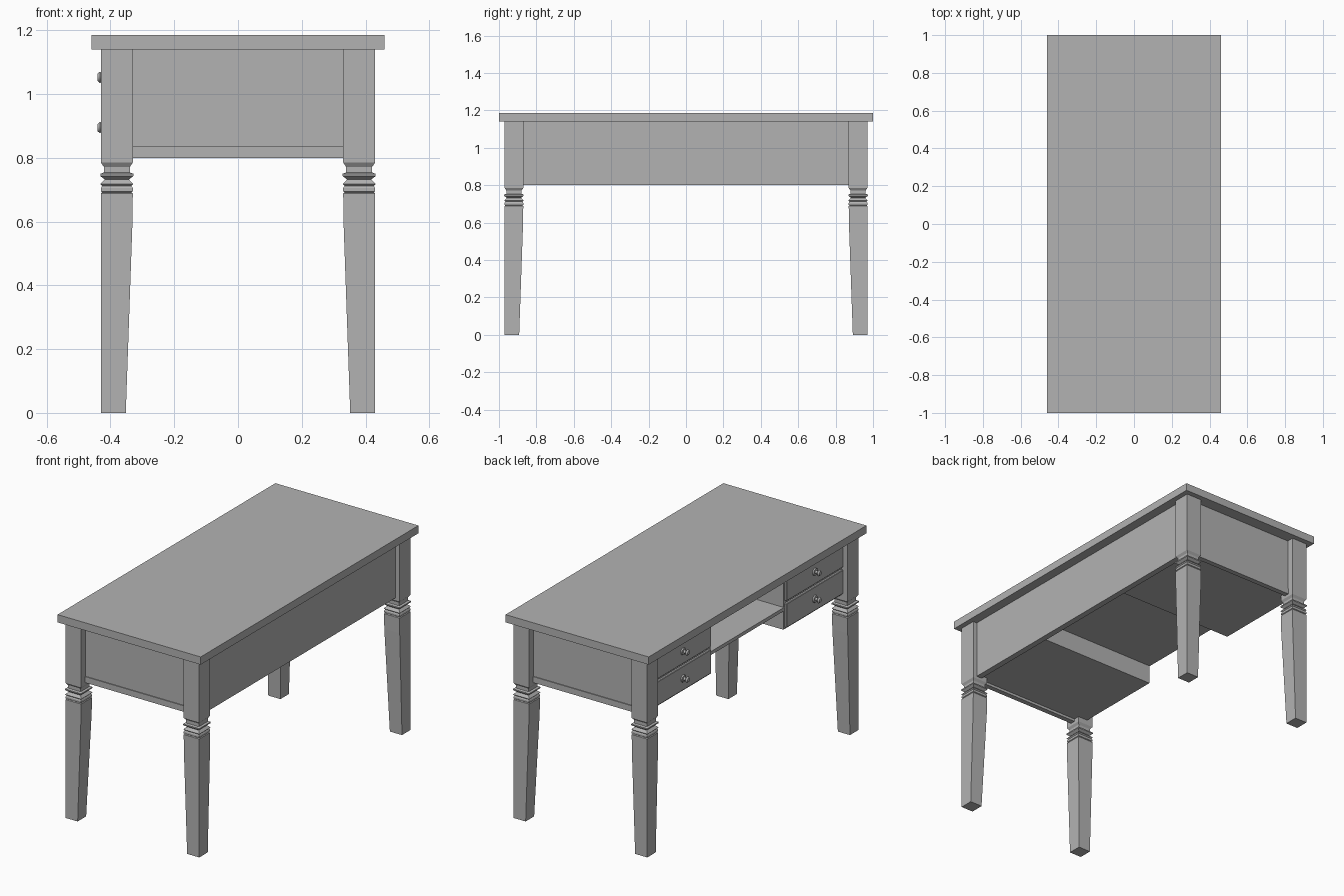
import bpy, bmesh, math
from mathutils import Matrix, Vector

cube = bpy.data.objects.get("Cube")
if cube:
    bpy.data.objects.remove(cube, do_unlink=True)

grey = bpy.data.materials.new("plain_grey")
grey.use_nodes = True
COLOUR = (0.45, 0.45, 0.45, 1)
grey.diffuse_color = COLOUR
grey.node_tree.nodes["Principled BSDF"].inputs["Base Color"].default_value = COLOUR


def finish(bm, name):
    bmesh.ops.recalc_face_normals(bm, faces=bm.faces)
    mesh = bpy.data.meshes.new(name)
    bm.to_mesh(mesh)
    bm.free()
    mesh.materials.append(grey)
    obj = bpy.data.objects.new(name, mesh)
    bpy.context.collection.objects.link(obj)
    return obj


def box(name, x, y, z, bevel=0):
    """Box from three (low, high) ranges."""
    bm = bmesh.new()
    size = [b - a for a, b in (x, y, z)]
    centre = Vector([(a + b) / 2 for a, b in (x, y, z)])
    bmesh.ops.create_cube(bm, size=1, matrix=Matrix.Translation(centre) @ Matrix.Diagonal((*size, 1)))
    if bevel:
        bmesh.ops.bevel(bm, geom=bm.edges[:], offset=bevel, segments=1, affect='EDGES')
    return finish(bm, name)


# Square turned leg: (height, inner edge inset, outer edge inset)
LEG = [(1.14, 0, 0), (0.785, 0, 0), (0.772, .009, .009), (0.754, .009, .009),
       (0.75, -.002, -.002), (0.743, -.002, -.002), (0.732, .012, .012),
       (0.718, -.002, -.002), (0.712, .004, .004), (0.705, 0, 0),
       (0.695, 0, 0), (0.692, .004, .004), (0.688, 0, 0), (0.6, .001, 0),
       (0, .022, 0)]


def leg(name, sx, sy):
    bm = bmesh.new()
    rings = []
    for z, inner, outer in LEG:
        x0, x1 = 0.33 + inner, 0.43 - outer
        y0, y1 = 0.87 + inner, 0.97 - outer
        corners = [(x0, y0), (x1, y0), (x1, y1), (x0, y1)]
        rings.append([bm.verts.new((sx * x, sy * y, z)) for x, y in corners])
    for a, b in zip(rings, rings[1:]):
        for i in range(4):
            j = (i + 1) % 4
            bm.faces.new((a[i], a[j], b[j], b[i]))
    bm.faces.new(rings[0])
    bm.faces.new(rings[-1])
    finish(bm, name)


def knob(name, y, z):
    """Round pull with a back plate, neck and rounded head, pointing to -x."""
    bm = bmesh.new()
    for radius, tip, x, depth in ((.022, .019, -.408, .008), (.009, .009, -.42, .02),
                                  (.012, .018, -.43, .006), (.018, .011, -.437, .008)):
        spin = Matrix.Translation((x, y, z)) @ Matrix.Rotation(-math.pi / 2, 4, 'Y')
        bmesh.ops.create_cone(bm, cap_ends=True, segments=16, radius1=radius,
                              radius2=tip, depth=depth, matrix=spin)
    obj = finish(bm, name)
    bpy.context.view_layer.objects.active = obj
    obj.select_set(True)
    bpy.ops.object.shade_smooth_by_angle(angle=math.radians(30))
    obj.select_set(False)


# Top and long closed panel
box("desk_top", (-.46, .46), (-1, 1), (1.14, 1.185))
box("long_panel", (.37, .405), (-.9, .9), (.80, 1.14))

# Shelf bridging the knee space
box("knee_shelf", (-.395, .38), (-.34, .34), (.925, .945))

for side, s in (("left", 1), ("right", -1)):
    def span(a, b):
        return tuple(sorted((s * a, s * b)))

    # Drawer cabinet, end panel and lower end rail
    box(f"{side}_cabinet", (-.392, .39), span(.335, .92), (.815, 1.14))
    box(f"{side}_end_panel", (-.34, .34), span(.91, .93), (.835, 1.14))
    box(f"{side}_end_rail", (-.34, .34), span(.905, .935), (.80, .835))

    # Two drawers with knobs
    for level, low, high in (("lower", .825, .965), ("upper", .98, 1.125)):
        box(f"{side}_{level}_drawer", (-.405, -.38), span(.345, .865), (low, high), .003)
        knob(f"{side}_{level}_knob", s * .605, (low + high) / 2)

    # Legs
    leg(f"{side}_closed_leg", 1, s)
    leg(f"{side}_drawer_leg", -1, s)
